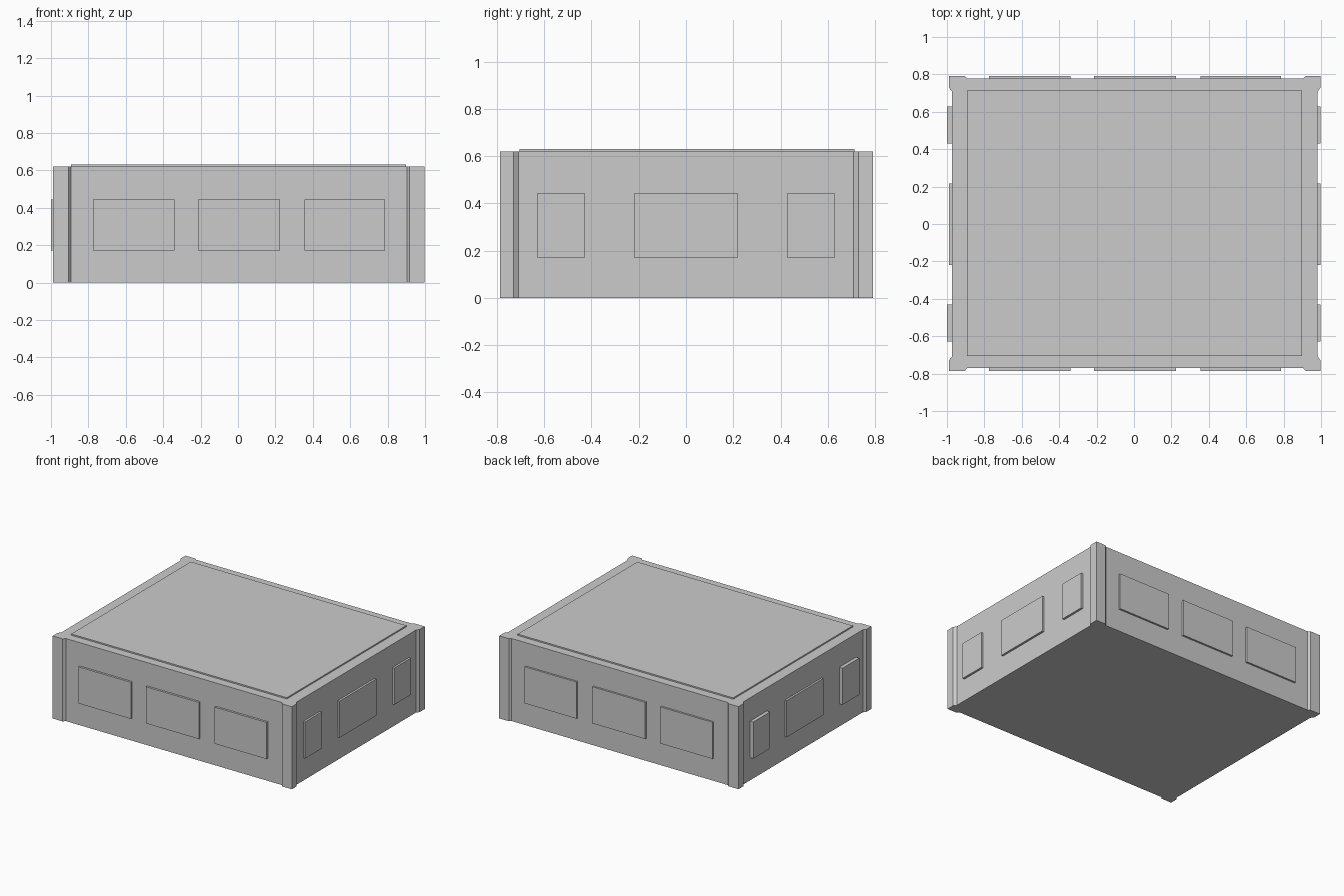
import bpy, bmesh

if "Cube" in bpy.data.objects:
    bpy.data.objects.remove(bpy.data.objects["Cube"])


def prism(name, outline, z0, z1):
    """Extrude a closed xy outline from z0 to z1."""
    bm = bmesh.new()
    face = bm.faces.new([bm.verts.new((x, y, z0)) for x, y in outline])
    top = bmesh.ops.extrude_face_region(bm, geom=[face])["geom"]
    verts = [v for v in top if isinstance(v, bmesh.types.BMVert)]
    bmesh.ops.translate(bm, verts=verts, vec=(0, 0, z1 - z0))
    bmesh.ops.recalc_face_normals(bm, faces=bm.faces)
    mesh = bpy.data.meshes.new(name)
    bm.to_mesh(mesh)
    bm.free()
    obj = bpy.data.objects.new(name, mesh)
    bpy.context.collection.objects.link(obj)
    return obj


def box(name, x0, x1, y0, y1, z0, z1):
    return prism(name, [(x0, y0), (x1, y0), (x1, y1), (x0, y1)], z0, z1)


# Wall planes and the slightly prouder corner pilaster planes
LEFT, RIGHT, FRONT, BACK = -0.973, 0.982, -0.77, 0.778
OUT_L, OUT_R, OUT_F, OUT_B = -0.99, 0.998, -0.787, 0.791
HEIGHT = 0.62


def corner(wall_x, wall_y, out_x, out_y, x_out, x_in):
    """Pilaster outline running from the y wall round to the x wall."""
    s = 1 if wall_y > 0 else -1
    return [(x_in, wall_y), (x_out, out_y), (out_x, out_y),
            (out_x, 0.73 * s), (wall_x, 0.708 * s)]


# Main body with four chamfered corner pilasters
outline = (corner(RIGHT, FRONT, OUT_R, OUT_F, 0.918, 0.904)
           + corner(RIGHT, BACK, OUT_R, OUT_B, 0.918, 0.904)[::-1]
           + corner(LEFT, BACK, OUT_L, OUT_B, -0.906, -0.892)
           + corner(LEFT, FRONT, OUT_L, OUT_F, -0.906, -0.892)[::-1])
prism("body", outline, 0, HEIGHT)

# Raised slab on top
box("top_slab", -0.892, 0.899, -0.705, 0.714, HEIGHT - 0.02, 0.63)

# Raised wall panels, sunk a little into the body
Z0, Z1, SINK = 0.17, 0.445, 0.02
for i, (x0, x1) in enumerate([(-0.775, -0.34), (-0.215, 0.225), (0.355, 0.787)]):
    box(f"front_panel_{i}", x0, x1, -0.786, FRONT + SINK, Z0, Z1)
    box(f"back_panel_{i}", x0, x1, BACK - SINK, 0.792, Z0, Z1)

sides = [(-0.628, -0.43, -1.0), (-0.218, 0.217, -0.988), (0.43, 0.628, -1.0)]
for i, (y0, y1, left_x) in enumerate(sides):
    box(f"left_panel_{i}", left_x, LEFT + SINK, y0, y1, Z0, Z1)
    box(f"right_panel_{i}", RIGHT - SINK, 0.998, y0, y1, Z0, Z1)
